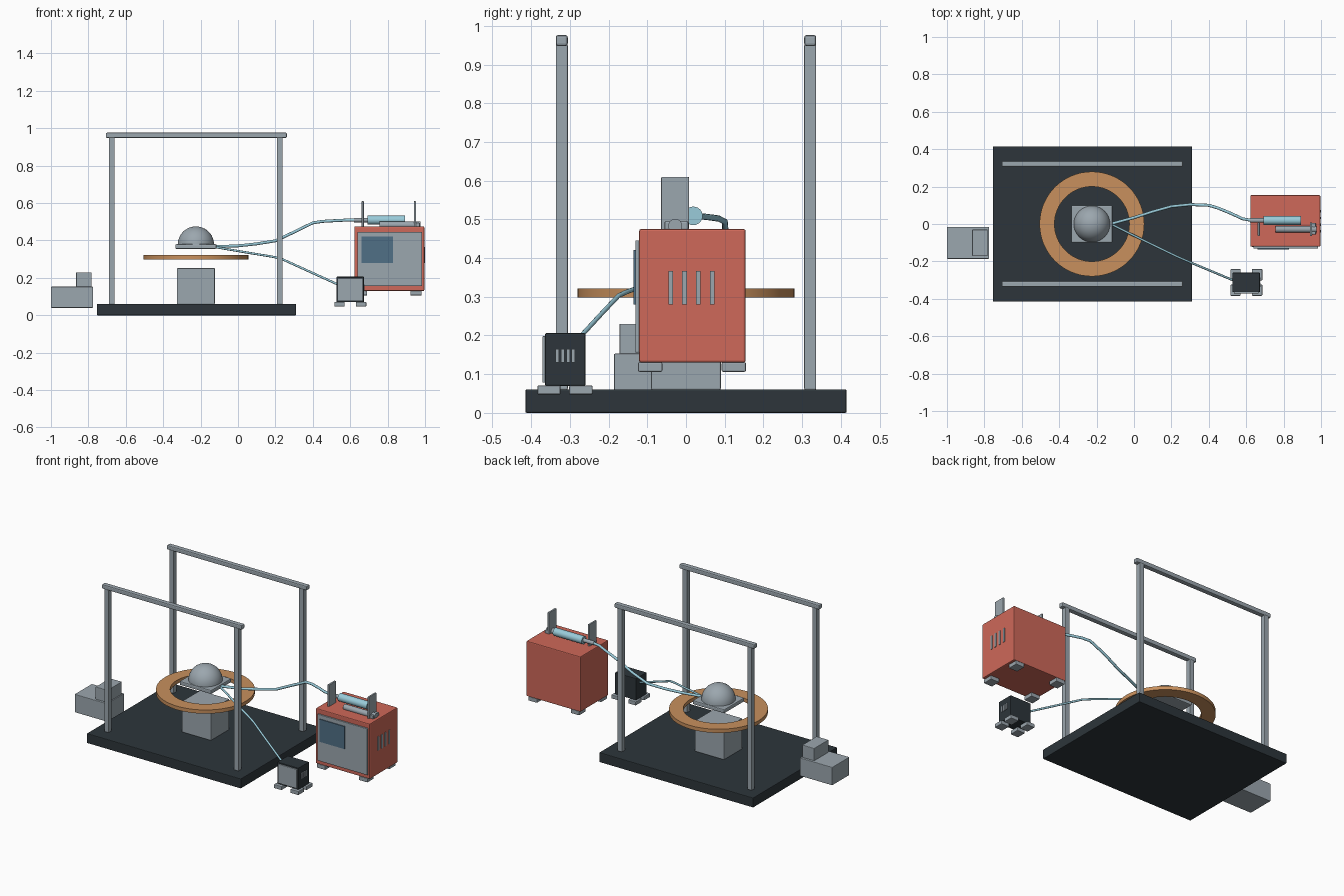
import bpy, bmesh, math
from mathutils import Vector, Matrix

if "Cube" in bpy.data.objects:
    bpy.data.objects.remove(bpy.data.objects["Cube"])


def material(name, rgb):
    m = bpy.data.materials.new(name)
    m.diffuse_color = (*rgb, 1)
    m.use_nodes = True
    m.node_tree.nodes["Principled BSDF"].inputs["Base Color"].default_value = m.diffuse_color
    return m


GREY = material("steel grey", (0.33, 0.385, 0.425))
DARK = material("charcoal", (0.026, 0.036, 0.043))
RED = material("coral red", (0.62, 0.14, 0.10))
WOOD = material("tan orange", (0.58, 0.28, 0.11))
BLUE = material("pale blue", (0.32, 0.60, 0.70))
SCREEN = material("slate blue", (0.08, 0.16, 0.24))


def add_object(name, bm, mat, smooth=False):
    bmesh.ops.recalc_face_normals(bm, faces=bm.faces)
    me = bpy.data.meshes.new(name)
    bm.to_mesh(me)
    bm.free()
    me.materials.append(mat)
    ob = bpy.data.objects.new(name, me)
    bpy.context.collection.objects.link(ob)
    if smooth:
        bpy.ops.object.select_all(action='DESELECT')
        ob.select_set(True)
        bpy.context.view_layer.objects.active = ob
        bpy.ops.object.shade_smooth_by_angle(angle=math.radians(40))
    return ob


def box(name, mat, x, y, z, bevel=0.0):
    """Box from (min, max) extents, with optional softened edges."""
    bm = bmesh.new()
    bmesh.ops.create_cube(bm, size=1)
    for v in bm.verts:
        v.co = Vector([(lo + hi) / 2 + c * (hi - lo)
                       for c, (lo, hi) in zip(v.co, (x, y, z))])
    ob = add_object(name, bm, mat)
    if bevel:
        mod = ob.modifiers.new("soft edges", 'BEVEL')
        mod.width = bevel
        mod.segments = 2
    return ob


def rod_x(name, mat, x0, x1, y, z, r):
    """Cylinder lying along x."""
    bm = bmesh.new()
    mtx = Matrix.Translation(((x0 + x1) / 2, y, z)) @ Matrix.Rotation(math.pi / 2, 4, 'Y')
    bmesh.ops.create_cone(bm, cap_ends=True, segments=24, radius1=r, radius2=r,
                          depth=x1 - x0, matrix=mtx)
    return add_object(name, bm, mat, True)


def tube(name, mat, points, r):
    cu = bpy.data.curves.new(name, 'CURVE')
    cu.dimensions = '3D'
    cu.bevel_depth = r
    cu.bevel_resolution = 3
    cu.use_fill_caps = True
    sp = cu.splines.new('POLY')
    sp.points.add(len(points) - 1)
    for p, co in zip(sp.points, points):
        p.co = (*co, 1)
    cu.materials.append(mat)
    ob = bpy.data.objects.new(name, cu)
    bpy.context.collection.objects.link(ob)


# Base slab and two portal frames
box("base", DARK, (-0.755, 0.31), (-0.415, 0.415), (0, 0.061), 0.004)
for side, y in (("front", -0.321), ("back", 0.321)):
    for end, x in (("left", -0.675), ("right", 0.223)):
        box(f"{side}_{end}_post", GREY, (x - 0.0155, x + 0.0155),
            (y - 0.0155, y + 0.0155), (0.06, 0.952), 0.003)
    box(f"{side}_beam", GREY, (-0.707, 0.261), (y - 0.0155, y + 0.0155),
        (0.948, 0.976), 0.006)

# Pedestal, stage plate and dome
CX = -0.225
box("pedestal", GREY, (CX - 0.101, CX + 0.101), (-0.09, 0.09), (0.06, 0.252), 0.003)
box("stage_plate", GREY, (CX - 0.11, CX + 0.11), (-0.1, 0.1), (0.355, 0.38), 0.006)
bm = bmesh.new()
bmesh.ops.create_uvsphere(bm, u_segments=40, v_segments=24, radius=0.097,
                          matrix=Matrix.Translation((CX, 0, 0.378)))
geom = bm.verts[:] + bm.edges[:] + bm.faces[:]
cut = bmesh.ops.bisect_plane(bm, geom=geom, plane_co=(0, 0, 0.378),
                             plane_no=(0, 0, 1), clear_inner=True)
bmesh.ops.holes_fill(bm, edges=[e for e in bm.edges if e.is_boundary])
add_object("dome", bm, GREY, True)

# Flat ring around the pedestal
bm = bmesh.new()
N = 64
rows = []
for i in range(N):
    a = 2 * math.pi * i / N
    rows.append([bm.verts.new((CX + r * math.cos(a), r * math.sin(a), z))
                 for r, z in ((0.2, 0.298), (0.28, 0.298), (0.28, 0.321), (0.2, 0.321))])
for i in range(N):
    a, b = rows[i], rows[(i + 1) % N]
    for k in range(4):
        bm.faces.new((a[k], a[(k + 1) % 4], b[(k + 1) % 4], b[k]))
add_object("ring", bm, WOOD, True)

# Side unit on the left
box("side_unit_body", GREY, (-1.0, -0.775), (-0.186, -0.016), (0.04, 0.153), 0.003)
box("side_unit_head", GREY, (-0.865, -0.782), (-0.172, -0.03), (0.15, 0.23), 0.003)


def cabinet(name, mat, x, y, z, panel, foot_x, foot_y, foot_z, slots, slot_w, slot_z, bevel):
    """Boxed device with front panel, four feet and right-hand vents."""
    box(name + "_body", mat, x, y, z, bevel)
    (px, pz, depth) = panel
    box(name + "_front_panel", GREY, px, (y[0] - depth, y[0] + 0.002), pz, 0.002)
    for i, fx in enumerate(foot_x):
        for j, fy in enumerate(foot_y):
            box(f"{name}_foot_{i}{j}", GREY, fx, fy, foot_z, 0.004)
    for i, sy in enumerate(slots):
        box(f"{name}_vent_{i}", GREY, (x[1] - 0.003, x[1] + 0.004),
            (sy - slot_w, sy + slot_w), slot_z)


# Pump cabinet
cabinet("pump", RED, (0.622, 0.996), (-0.121, 0.154), (0.13, 0.475),
        ((0.639, 0.985), (0.156, 0.446), 0.01),
        ((0.63, 0.69), (0.922, 0.982)), ((-0.124, -0.061), (0.092, 0.155)),
        (0.106, 0.131), (-0.039, -0.004, 0.032, 0.068), 0.006, (0.28, 0.366), 0.005)
box("pump_screen", SCREEN, (0.66, 0.83), (-0.136, -0.13), (0.28, 0.421))

# Syringe holder on the pump
for n, x in (("left", 0.667), ("right", 0.946)):
    box(f"{n}_holder_plate", GREY, (x - 0.006, x + 0.006), (-0.064, 0.008),
        (0.472, 0.61), 0.003)
rod_x("syringe_barrel", BLUE, 0.692, 0.892, 0.019, 0.509, 0.024)
rod_x("syringe_nozzle", GREY, 0.62, 0.694, 0.019, 0.509, 0.012)
rod_x("plunger_rod", GREY, 0.757, 0.976, -0.028, 0.483, 0.018)
box("plunger_knob", GREY, (0.95, 0.972), (-0.056, 0.006), (0.473, 0.495), 0.004)

# Small control box
cabinet("controller", DARK, (0.527, 0.673), (-0.364, -0.26), (0.07, 0.206),
        ((0.535, 0.666), (0.078, 0.198), 0.007),
        ((0.516, 0.57), (0.63, 0.686)), ((-0.384, -0.324), (-0.302, -0.241)),
        (0.047, 0.071), (-0.333, -0.318, -0.304, -0.291), 0.0045, (0.13, 0.165), 0.003)

# Flexible lines from the stage to each device
tube("feed_tube", BLUE, [(-0.125, 0, 0.367), (0.0, 0.034, 0.371), (0.1, 0.066, 0.382),
                         (0.2, 0.094, 0.398), (0.3, 0.104, 0.445), (0.4, 0.1, 0.494),
                         (0.45, 0.085, 0.502), (0.52, 0.056, 0.506), (0.58, 0.028, 0.509),
                         (0.63, 0.019, 0.509)], 0.008)
tube("signal_cable", BLUE, [(-0.125, 0, 0.365), (0.05, -0.087, 0.335), (0.18, -0.15, 0.314),
                            (0.23, -0.174, 0.303), (0.32, -0.213, 0.262),
                            (0.54, -0.305, 0.162)], 0.006)
